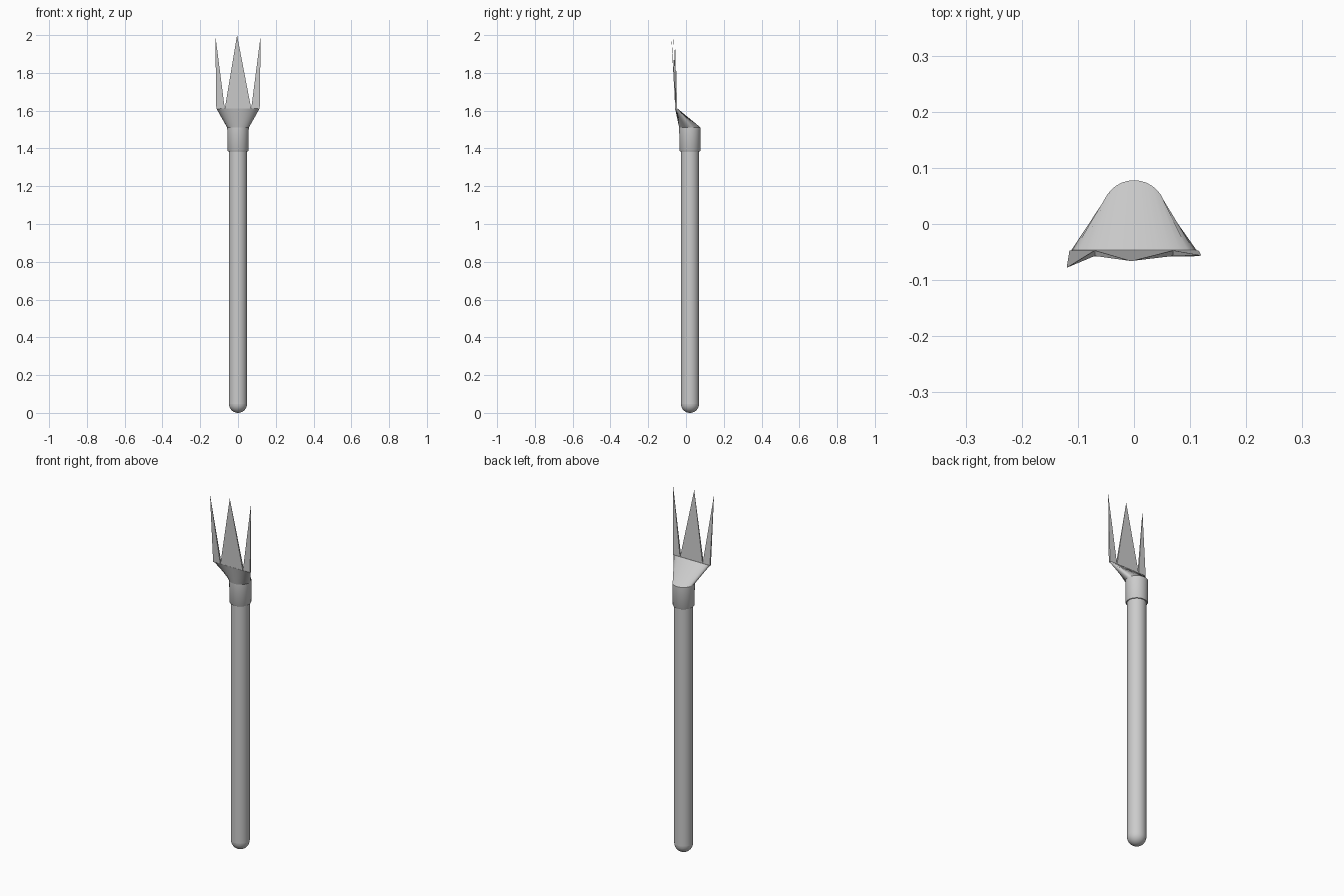
import bpy, math

if "Cube" in bpy.data.objects:
    bpy.data.objects.remove(bpy.data.objects["Cube"])

CY = 0.021   # y of the shaft axis
SEG = 32


def make(name, verts, faces, smooth=True):
    mesh = bpy.data.meshes.new(name)
    mesh.from_pydata(verts, [], faces)
    obj = bpy.data.objects.new(name, mesh)
    bpy.context.collection.objects.link(obj)
    bpy.context.view_layer.objects.active = obj
    bpy.ops.object.select_all(action='DESELECT')
    obj.select_set(True)
    bpy.ops.object.mode_set(mode='EDIT')
    bpy.ops.mesh.select_all(action='SELECT')
    bpy.ops.mesh.normals_make_consistent(inside=False)
    bpy.ops.object.mode_set(mode='OBJECT')
    if smooth:
        bpy.ops.object.shade_smooth_by_angle(angle=math.radians(35))
    return obj


def loft(name, rings):
    """Skin a stack of equal-sized rings and cap both ends."""
    verts = [p for ring in rings for p in ring]
    faces = [tuple(range(SEG)), tuple(range(len(verts) - SEG, len(verts)))]
    for k in range(len(rings) - 1):
        for i in range(SEG):
            j = (i + 1) % SEG
            faces.append((k*SEG + i, k*SEG + j, (k+1)*SEG + j, (k+1)*SEG + i))
    return make(name, verts, faces)


def circle(r, z):
    return [(r * math.cos(2*math.pi*i/SEG), CY + r * math.sin(2*math.pi*i/SEG), z)
            for i in range(SEG)]


# Shaft with a rounded butt
R = 0.048
butt = [circle(R * math.sin(a), R - R * math.cos(a))
        for a in (math.radians(d) for d in range(6, 91, 12))]
loft("shaft", butt + [circle(R, R), circle(R, 1.40)])

# Collar with softened lower lip
loft("collar", [circle(0.053, 1.385), circle(0.056, 1.39), circle(0.057, 1.51)])

# Neck: round at the collar, flattened to a wide thin edge under the tines
flat = []
for i in range(SEG):
    a = 2 * math.pi * i / SEG
    s = math.sin(a)
    flat.append((0.115 * math.cos(a),
                 -0.052 + 0.006 * math.copysign(min(1, abs(s) * 3), s), 1.612))
loft("neck", [circle(0.057, 1.51), flat])

# Three tapering tines, the outer ones slightly bent
for name, x0, x1, tip in (
        ("left_tine", -0.115, -0.07, (-0.12, -0.078, 1.999)),
        ("middle_tine", -0.07, 0.07, (-0.005, -0.066, 2.0)),
        ("right_tine", 0.07, 0.115, (0.12, -0.056, 1.999))):
    base = [(x0, -0.057, 1.61), (x1, -0.057, 1.61),
            (x1, -0.047, 1.61), (x0, -0.047, 1.61)]
    make(name, base + [tip],
         [(0, 1, 2, 3), (0, 1, 4), (1, 2, 4), (2, 3, 4), (3, 0, 4)], smooth=False)
